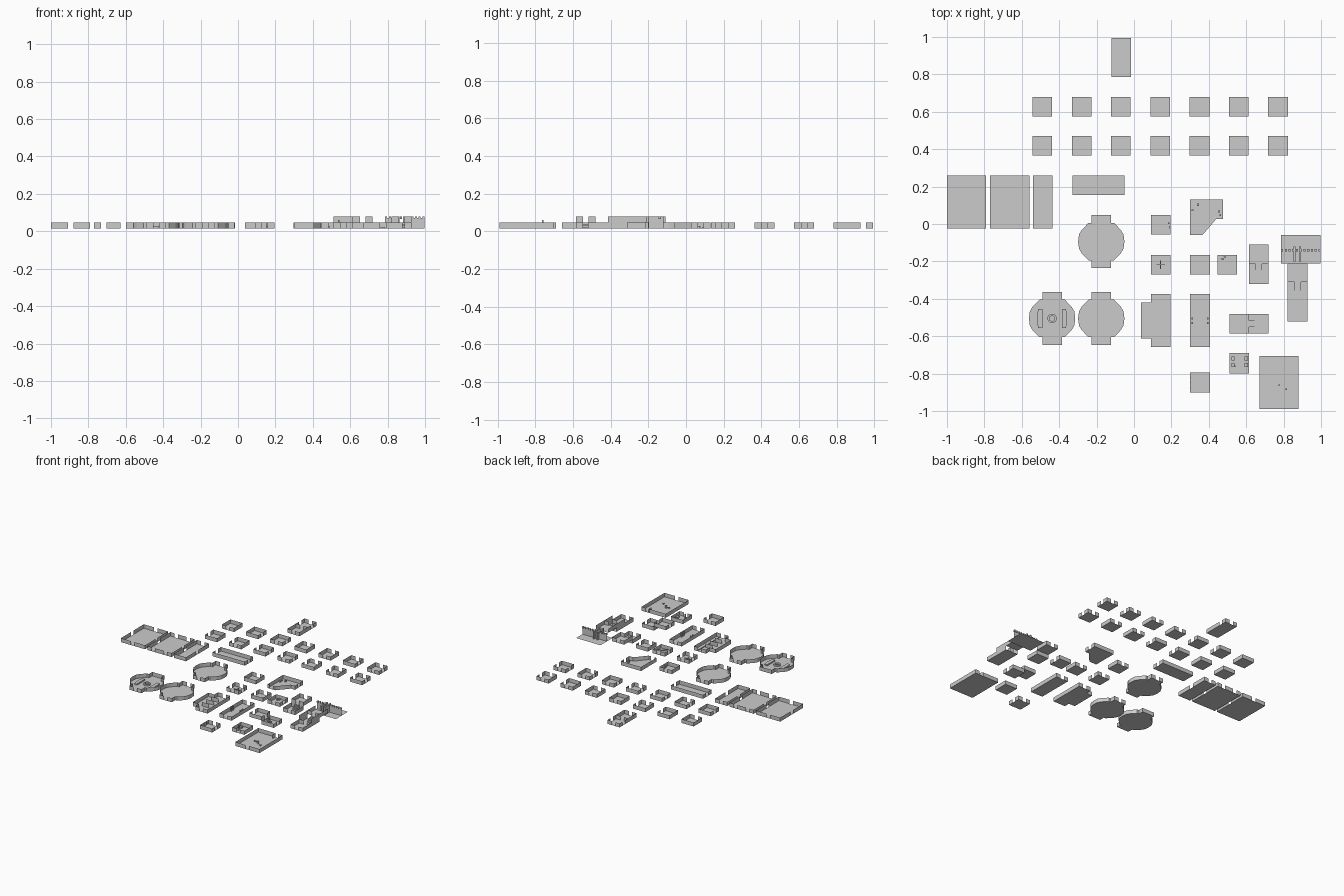
import bpy, bmesh, math, random

if "Cube" in bpy.data.objects:
    bpy.data.objects.remove(bpy.data.objects["Cube"])

random.seed(4)
LO, MID, HI = 0.016, 0.047, 0.078   # lower floor, wall top / upper floor, upper wall top
DOOR = 0.03                         # doorway width
T = 0.105                           # tile size


def finish(name, bm):
    me = bpy.data.meshes.new(name)
    bm.to_mesh(me)
    bm.free()
    ob = bpy.data.objects.new(name, me)
    bpy.context.collection.objects.link(ob)
    return ob


def face(bm, pts):
    return bm.faces.new([bm.verts.new(p) for p in pts])


def wall(bm, a, b, z0, z1, doors=()):
    """Thin wall from a to b with full-height gaps at the given fractions."""
    L = math.dist(a, b)
    h = DOOR / L / 2
    cuts = [0.0] + [c for d in sorted(doors) for c in (d - h, d + h)] + [1.0]
    for s, e in zip(cuts[::2], cuts[1::2]):
        p, q = [(a[0] + (b[0] - a[0]) * t, a[1] + (b[1] - a[1]) * t) for t in (s, e)]
        face(bm, [(*q, z0), (*p, z0), (*p, z1), (*q, z1)])


def room(name, pts, doors={}, z0=LO, z1=MID, skip=()):
    """Floor polygon with a wall on each edge not in skip."""
    bm = bmesh.new()
    face(bm, [(x, y, z0) for x, y in pts])
    for i, a in enumerate(pts):
        if i not in skip:
            wall(bm, a, pts[(i + 1) % len(pts)], z0, z1, doors.get(i, ()))
    return finish(name, bm)


def rect(name, x0, x1, y0, y1, doors={}, **kw):
    """Edges: 0 front, 1 right, 2 back, 3 left."""
    return room(name, [(x0, y0), (x1, y0), (x1, y1), (x0, y1)], doors, **kw)


def blocks(name, boxes):
    """Boxes given as x0, x1, y0, y1, z0, z1."""
    bm = bmesh.new()
    for x0, x1, y0, y1, z0, z1 in boxes:
        r = bmesh.ops.create_cube(bm, size=1)
        for v in r['verts']:
            v.co = ((x0 + x1) / 2 + v.co.x * (x1 - x0), (y0 + y1) / 2 + v.co.y * (y1 - y0),
                    (z0 + z1) / 2 + v.co.z * (z1 - z0))
    return finish(name, bm)


def walls(name, segs, z0=LO, z1=MID):
    bm = bmesh.new()
    for x0, y0, x1, y1, doors in segs:
        wall(bm, (x0, y0), (x1, y1), z0, z1, doors)
    return finish(name, bm)


def rubble(name, cx, cy, n, spread=0.02):
    out = []
    for _ in range(n):
        x, y = cx + random.uniform(-spread, spread), cy + random.uniform(-spread, spread)
        s = random.uniform(0.003, 0.006)
        out.append((x - s, x + s, y - s, y + s, LO, LO + 2 * s))
    blocks(name, out)


M = [0.5]
ENDS = {0: M, 2: M}

# Single-tile rooms, one per doorway combination
for i in range(14):
    cx, y0 = -0.49 + 0.21 * (i % 7), 0.575 - 0.21 * (i // 7)
    rect(f"small_room_{i + 1}", cx - T / 2, cx + T / 2, y0, y0 + T,
         {e: M for e in range(4) if (i + 1) >> e & 1})

# Double room with a dividing wall
rect("double_room", -0.12, -0.015, 0.785, 0.995, {0: M, 2: M, 1: [0.75], 3: [0.25]})
walls("double_room_divider", [(-0.12, 0.89, -0.015, 0.89, M)])

# Large halls and corridors
rect("large_hall", -1.0, -0.79, -0.025, 0.26, {**ENDS, 1: M, 3: M})
rect("twin_door_hall", -0.77, -0.56, -0.025, 0.26,
     {0: [0.25, 0.75], 2: [0.25, 0.75], 1: M, 3: M})
rect("long_corridor", -0.54, -0.435, -0.025, 0.26, {2: M, 1: M, 3: M})
rect("wide_corridor", -0.33, -0.05, 0.155, 0.26, {1: M, 3: M})

# Round chambers with two arms
q = [(0.0525, 0.142), (0.0525, 0.1), (0.068, 0.1), (0.105, 0.062), (0.119, 0.038), (0.124, 0.0)]
half = q + [(x, -y) for x, y in reversed(q[:-1])]
outline = half + [(-x, -y) for x, y in half]
n = len(outline)
for k, (cx, cy) in enumerate([(-0.175, -0.094), (-0.175, -0.505), (-0.438, -0.505)]):
    room(f"round_chamber_{k + 1}", [(cx + x, cy + y) for x, y in reversed(outline)],
         {n // 2 - 1: M} if k == 2 else {n // 2 - 1: M, n - 1: M})

# Curved benches and central well
for s in (-1, 1):
    bm = bmesh.new()
    prof = [(0.052, -0.05), (0.074, -0.05), (0.08, -0.02), (0.08, 0.02), (0.074, 0.05), (0.052, 0.05)]
    f = face(bm, [(-0.438 + s * x, -0.505 + y, LO) for x, y in prof])
    r = bmesh.ops.extrude_face_region(bm, geom=[f])
    for v in [g for g in r['geom'] if isinstance(g, bmesh.types.BMVert)]:
        v.co.z += 0.01
    bmesh.ops.recalc_face_normals(bm, faces=bm.faces)
    finish("curved_bench", bm)
bm = bmesh.new()
prev = None
rings = [[bm.verts.new((-0.438 + r * math.cos(a), -0.505 + r * math.sin(a), z))
          for a in [i * math.tau / 16 for i in range(16)]]
         for r, z in [(0.025, LO), (0.025, LO + 0.012), (0.014, LO + 0.012), (0.014, LO)]]
for a, b in zip(rings, rings[1:]):
    for i in range(16):
        bm.faces.new([a[i], a[(i + 1) % 16], b[(i + 1) % 16], b[i]])
finish("well", bm)

# Single rooms with furnishings
rect("alcove_room", 0.09, 0.195, -0.057, 0.048, {2: M})
blocks("alcove_shelf", [(0.186, 0.195, -0.025, -0.01, LO, 0.035), (0.182, 0.19, 0, 0.008, LO, 0.025)])
rect("pillar_room", 0.09, 0.195, -0.27, -0.165, {e: M for e in range(4)})
blocks("cross_pillar", [(0.12, 0.165, -0.22, -0.216, LO, 0.025), (0.14, 0.144, -0.24, -0.195, LO, 0.025)])

room("cave_room", [(0.3, -0.06), (0.365, -0.06), (0.44, 0.027), (0.475, 0.027), (0.475, 0.13), (0.3, 0.13)],
     {3: M, 0: M})
rubble("cave_rocks", 0.325, 0.09, 6)
rubble("cave_rubble", 0.45, 0.06, 3, 0.015)

rect("curved_step_room", 0.3, 0.405, -0.27, -0.165, {2: M, 3: M})
arc = [(0.405 - 0.06 * math.cos(a), -0.27 + 0.05 * math.sin(a)) for a in [i * math.pi / 10 for i in range(6)]]
walls("curved_step", [(*a, *b, ()) for a, b in zip(arc, arc[1:])], LO, 0.026)
rect("store_room", 0.447, 0.552, -0.27, -0.165, {0: M, 1: M})
rubble("store_crates", 0.475, -0.178, 5, 0.012)
rect("guard_room", 0.51, 0.615, -0.8, -0.69, {0: M})
blocks("guard_bunks", [(x, x + 0.018, y, y + 0.022, LO, LO + 0.012)
                       for x in (0.52, 0.592) for y in (-0.765, -0.73)])
blocks("guard_post", [(0.535, 0.542, -0.765, -0.757, LO, 0.06)])
rect("plain_room", 0.3, 0.405, -0.9, -0.795, {2: M, 1: M})
blocks("ladder_rungs", [(0.3, 0.304, -0.85 + s, -0.847 + s, LO, 0.04) for s in (-0.03, 0, 0.03)])

# Cell block with side alcove
rect("cell_block", 0.09, 0.195, -0.658, -0.375, ENDS, skip=(3,))
rect("cell_alcove", 0.037, 0.09, -0.613, -0.42, skip=(1,))
walls("cell_partitions", [(0.09, y, 0.152, y, ()) for y in (-0.46, -0.517, -0.575)]
      + [(0.09, -0.658, 0.09, -0.613, ()), (0.09, -0.42, 0.09, -0.375, ())])
blocks("cell_curb", [(0.163, 0.167, -0.655, -0.378, LO, 0.021)])

# Corridor with side pillars
rect("pillared_corridor", 0.3, 0.405, -0.658, -0.375, ENDS)
blocks("corridor_pillars", [(x, x + 0.008, y, y + 0.01, LO, MID)
                            for x in (0.308, 0.389) for y in (-0.535, -0.51)])

# Large room with scattered blocks
rect("great_room", 0.67, 0.88, -0.99, -0.705, {2: [0.25], 0: M})
walls("great_room_spur", [(0.818, -0.705, 0.818, -0.74, ())])
rubble("great_room_rubble", 0.775, -0.86, 7, 0.04)

# Two-level stair module, rising to the left
rect("stair_upper_left", 0.51, 0.615, -0.585, -0.48, {3: M, 1: M}, z0=MID, z1=HI)
rect("stair_lower_right", 0.615, 0.72, -0.585, -0.48, {1: M})
blocks("side_stairs", [(0.615, 0.655 - 0.01 * i, -0.55, -0.515, LO, LO + 0.0078 * (i + 1)) for i in range(4)])

# Two-level stair module, rising to the back
rect("stair_lower_front", 0.615, 0.72, -0.32, -0.215, {0: M})
rect("stair_upper_back", 0.615, 0.72, -0.215, -0.11, {0: M, 2: M}, z0=MID, z1=HI)
blocks("back_stairs", [(0.65, 0.685, -0.255 + 0.01 * i, -0.215, LO, LO + 0.0078 * (i + 1)) for i in range(4)])

# Entrance: lower room, stairs and upper passage
rect("entrance_lower", 0.822, 0.927, -0.52, -0.415, ENDS)
rect("entrance_stairwell", 0.822, 0.927, -0.415, -0.31, z1=HI, skip=(0, 2))
blocks("entrance_stairs", [(0.857, 0.892, -0.37 + 0.015 * i, -0.31, LO, LO + 0.0078 * (i + 1)) for i in range(4)])
rect("entrance_passage", 0.822, 0.927, -0.31, -0.21, {0: M}, z0=MID, z1=HI, skip=(2,))

# Outer ground and battlement wall with a gate
rect("outer_ground", 0.785, 0.997, -0.21, -0.06, skip=range(4))
walls("battlement", [(0.785, -0.14, 0.997, -0.14, [0.42])], LO, 0.07)
blocks("merlons", [(x, x + 0.011, -0.146, -0.134, 0.065, HI)
                   for x in [0.786 + 0.02 * i for i in range(11)]])
blocks("gate_towers", [(x, x + 0.012, -0.2, -0.12, LO, HI) for x in (0.852, 0.882)])
